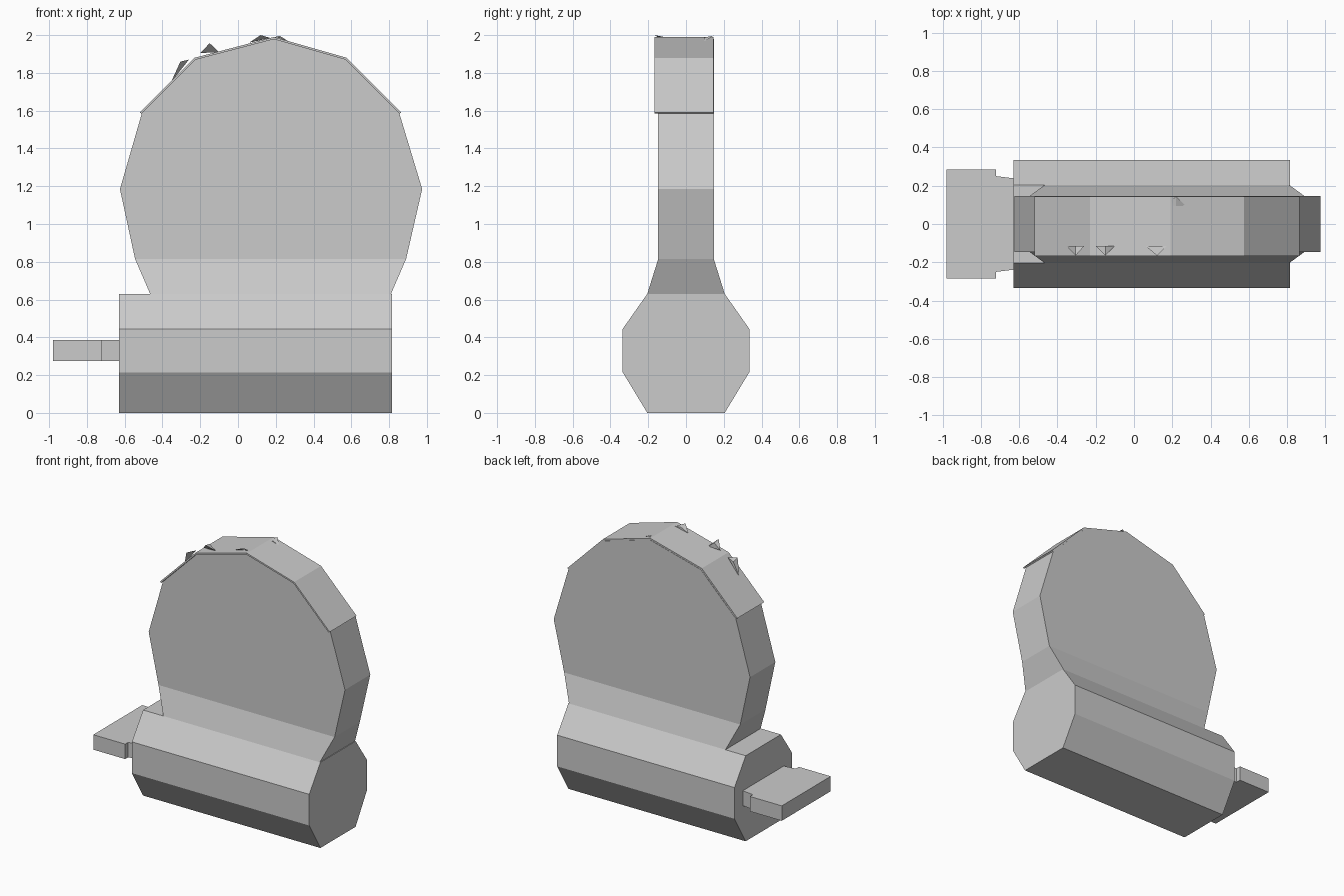
import bpy
import bmesh
from mathutils import Vector

cube = bpy.data.objects.get("Cube")
if cube:
    bpy.data.objects.remove(cube, do_unlink=True)

grey = bpy.data.materials.new("plain grey")
grey.use_nodes = True
colour = (0.6, 0.6, 0.6, 1)
grey.diffuse_color = colour
grey.node_tree.nodes["Principled BSDF"].inputs["Base Color"].default_value = colour


def finish(name, bm):
    bmesh.ops.recalc_face_normals(bm, faces=bm.faces)
    mesh = bpy.data.meshes.new(name)
    bm.to_mesh(mesh)
    bm.free()
    mesh.materials.append(grey)
    obj = bpy.data.objects.new(name, mesh)
    bpy.context.collection.objects.link(obj)
    return obj


def loft(name, start, end):
    """Join two matching outlines into a closed solid."""
    bm = bmesh.new()
    a = [bm.verts.new(p) for p in start]
    b = [bm.verts.new(p) for p in end]
    bm.faces.new(a)
    bm.faces.new(b)
    for i in range(len(a)):
        j = (i + 1) % len(a)
        bm.faces.new((a[i], a[j], b[j], b[i]))
    return finish(name, bm)


def slab(name, outline, y0, y1):
    return loft(name, [(x, y0, z) for x, z in outline],
                [(x, y1, z) for x, z in outline])


def hull(name, points):
    bm = bmesh.new()
    for p in points:
        bm.verts.new(p)
    bmesh.ops.convex_hull(bm, input=bm.verts)
    return finish(name, bm)


# Eight-sided base barrel
half = [(0.205, 0), (0.335, 0.215), (0.335, 0.445), (0.205, 0.63)]
ring = half + [(-y, z) for y, z in reversed(half)]
loft("base_barrel", [(-0.63, y, z) for y, z in ring],
     [(0.815, y, z) for y, z in ring])


# Tapered neck between barrel and disc
def rectangle(x0, x1, y, z):
    return [(x0, -y, z), (x1, -y, z), (x1, y, z), (x0, y, z)]


loft("neck", rectangle(-0.465, 0.81, 0.205, 0.63),
     rectangle(-0.545, 0.89, 0.147, 0.815))

# Faceted disc with a thin strip over its upper rim
arc = [(-0.52, 1.59), (-0.23, 1.88), (0.19, 1.99), (0.575, 1.88), (0.865, 1.59)]
centre = Vector((0.175, 1.2))
inner = [tuple(centre + (Vector(p) - centre) * 0.985) for p in arc]
slab("disc", [(-0.545, 0.815), (-0.625, 1.185)] + inner
     + [(0.975, 1.185), (0.89, 0.815)], -0.147, 0.147)
slab("rim_strip", arc + inner[::-1], -0.168, 0.145)

# Small overhanging teeth on the rim: left, peak and right points
teeth = [
    ("front_tooth_outer", -1, (-0.355, 1.75), (-0.305, 1.86), (-0.26, 1.87)),
    ("front_tooth_middle", -1, (-0.20, 1.905), (-0.15, 1.957), (-0.10, 1.91)),
    ("front_tooth_inner", -1, (0.06, 1.96), (0.12, 2.0), (0.17, 1.985)),
    ("back_tooth", 1, (0.165, 1.98), (0.22, 1.997), (0.27, 1.965)),
]
for name, side, left, peak, right in teeth:
    near = 0.165 if side < 0 else 0.145
    far = near - 0.05
    hull(name, [(left[0], side * far, left[1]), (right[0], side * far, right[1]),
                (peak[0], side * near, peak[1]),
                (peak[0], side * far, peak[1] - 0.01)])

# Flat side paddle with a narrower root
edge = [(-0.98, 0.285), (-0.72, 0.285), (-0.72, 0.25), (-0.60, 0.235)]
plan = edge + [(x, -y) for x, y in reversed(edge)]
loft("side_paddle", [(x, y, 0.275) for x, y in plan],
     [(x, y, 0.385) for x, y in plan])
